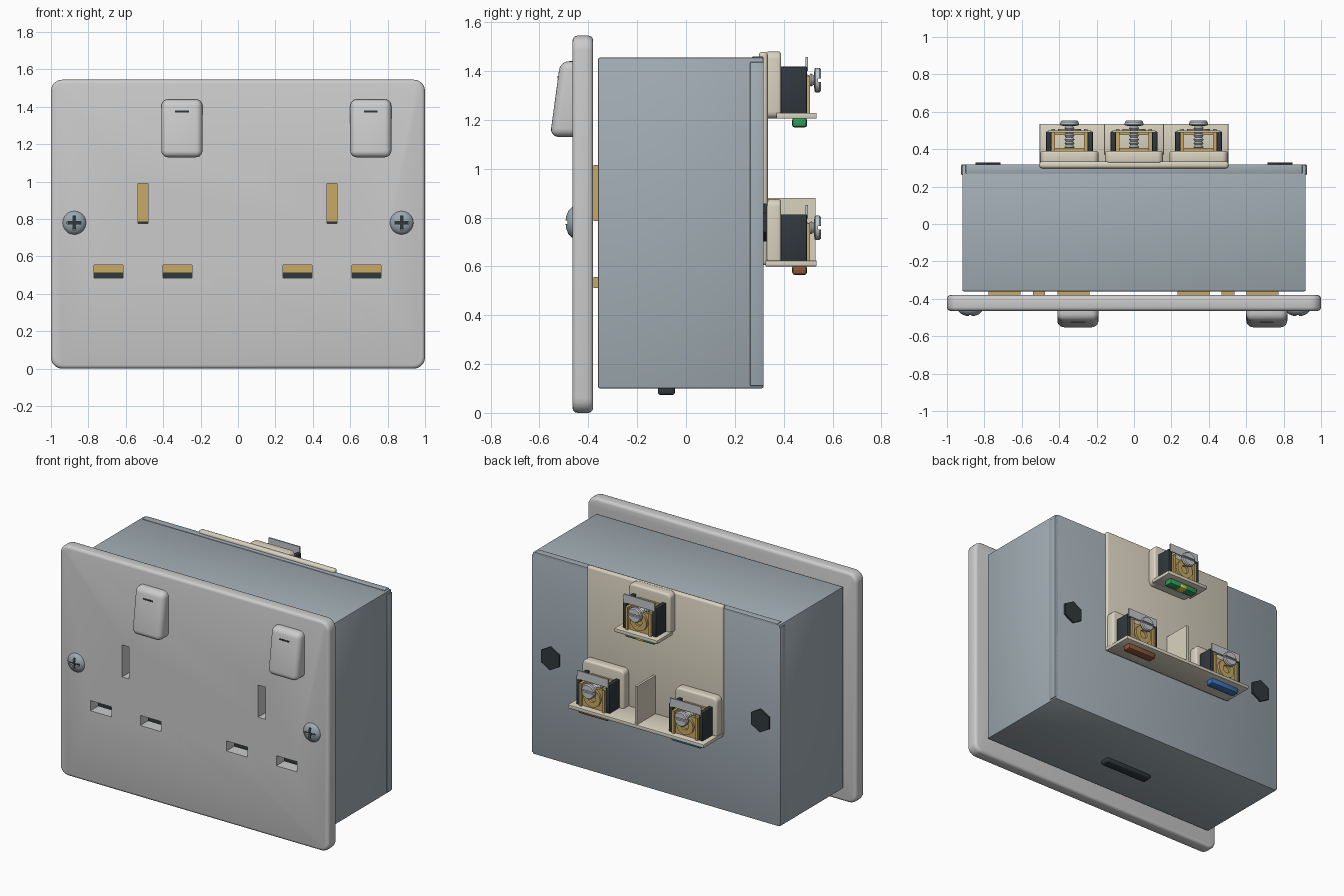
import bpy, bmesh, math
from mathutils import Matrix

if "Cube" in bpy.data.objects:
    bpy.data.objects.remove(bpy.data.objects["Cube"])


def mat(name, r, g, b):
    m = bpy.data.materials.new(name)
    m.diffuse_color = (r, g, b, 1)
    m.use_nodes = True
    m.node_tree.nodes["Principled BSDF"].inputs["Base Color"].default_value = m.diffuse_color
    return m


WHITE = mat("white_plastic", .78, .78, .76)
STEEL = mat("painted_steel", .36, .42, .46)
BEIGE = mat("beige_plastic", .70, .65, .53)
BRASS = mat("brass", .58, .40, .13)
DARK = mat("dark_plastic", .03, .04, .045)
METAL = mat("bright_metal", .55, .57, .60)
SCREW = mat("screw_metal", .33, .40, .45)
GREEN = mat("green", .03, .33, .11)
YELLOW = mat("yellow", .8, .65, .05)
BROWN = mat("brown", .26, .10, .04)
BLUE = mat("blue", .04, .17, .5)


def finish(name, bm, material):
    bmesh.ops.recalc_face_normals(bm, faces=bm.faces)
    me = bpy.data.meshes.new(name)
    bm.to_mesh(me)
    bm.free()
    ob = bpy.data.objects.new(name, me)
    bpy.context.collection.objects.link(ob)
    if material:
        me.materials.append(material)
    smooth(ob)
    return ob


def smooth(ob):
    bpy.ops.object.select_all(action='DESELECT')
    ob.select_set(True)
    bpy.context.view_layer.objects.active = ob
    bpy.ops.object.shade_smooth_by_angle(angle=math.radians(35))


def bevel(bm, edges, width, segs=3):
    bmesh.ops.bevel(bm, geom=list(edges), offset=width, segments=segs,
                    profile=.5, affect='EDGES', clamp_overlap=True)


def box(name, x, y, z, material=None, bev=0, segs=2, corner=0):
    """Box from (min, max) pairs; corner rounds the outline seen from the front."""
    bm = bmesh.new()
    bmesh.ops.create_cube(bm, size=1)
    for v in bm.verts:
        v.co = [a + (b - a) * (c + .5) for (a, b), c in zip((x, y, z), v.co)]
    if corner:
        bevel(bm, [e for e in bm.edges
                   if abs(e.verts[0].co.y - e.verts[1].co.y) > 1e-4], corner, 5)
    if bev:
        bevel(bm, [e for e in bm.edges if e.calc_face_angle(0) > .6], bev, segs)
    return finish(name, bm, material)


def cut(ob, cutters):
    bpy.context.view_layer.objects.active = ob
    for c in cutters:
        m = ob.modifiers.new("cut", 'BOOLEAN')
        m.operation, m.solver, m.object = 'DIFFERENCE', 'EXACT', c
        bpy.ops.object.modifier_apply(modifier=m.name)
        bpy.data.objects.remove(c)
    smooth(ob)


def lathe(name, profile, cx, cz, material, segs=24):
    """Revolve (radius, y) points around the y axis through (cx, cz)."""
    bm = bmesh.new()
    vs = [bm.verts.new((r, y, 0)) for r, y in profile]
    es = [bm.edges.new(p) for p in zip(vs, vs[1:])]
    bmesh.ops.spin(bm, geom=vs + es, cent=(0, 0, 0), axis=(0, 1, 0),
                   angle=math.tau, steps=segs, use_duplicate=False)
    bmesh.ops.remove_doubles(bm, verts=bm.verts, dist=1e-4)
    bmesh.ops.translate(bm, verts=bm.verts, vec=(cx, 0, cz))
    return finish(name, bm, material)


# Front plate with pin slots, contacts and shutters
plate = box("front_plate", (-1, 1), (-.465, -.38), (0, 1.545), WHITE, .02, 3, .06)
live = [(-.77, -.615), (-.40, -.245), (.24, .395), (.61, .765)]
earth = [(-.535, -.482), (.475, .53)]
cut(plate, [box("slot", s, (-.6, -.3), (.485, .553)) for s in live] +
    [box("slot", s, (-.6, -.3), (.775, .99)) for s in earth])
for i, (a, b) in enumerate(live):
    box(f"line_contact_{i}", (a - .008, b + .008), (-.379, -.30), (.512, .557), BRASS)
    box(f"shutter_{i}", (a - .02, b + .02), (-.355, -.31), (.46, .511), DARK)
for i, (a, b) in enumerate(earth):
    box(f"earth_contact_{i}", (a - .006, b + .006), (-.379, -.30), (.785, 1.015), BRASS)
    box(f"earth_shutter_{i}", (a - .02, b + .02), (-.355, -.31), (.74, .784), DARK)

# Rocker switches with a slim marker
for side, cx in (("left", -.30), ("right", .71)):
    bm = bmesh.new()
    prof = [(-.41, 1.13), (-.557, 1.13), (-.515, 1.44), (-.41, 1.44)]
    f = bm.faces.new([bm.verts.new((cx - .11, y, z)) for y, z in prof])
    ext = bmesh.ops.extrude_face_region(bm, geom=[f])
    bmesh.ops.translate(bm, vec=(.22, 0, 0), verts=[
        g for g in ext["geom"] if isinstance(g, bmesh.types.BMVert)])
    bevel(bm, bm.edges, .036, 5)
    finish(f"rocker_{side}", bm, WHITE)
    box(f"rocker_marker_{side}", (cx - .037, cx + .037), (-.526, -.51),
        (1.37, 1.38), DARK)

# Cross-head fixing screws and hexagonal knock-outs
for side, s in (("left", -1), ("right", 1)):
    cx = s * .875
    head = lathe(f"fixing_screw_{side}", [(0, -.494), (.025, -.491), (.047, -.482),
                 (.062, -.468), (.065, -.455), (0, -.455)], cx, .78, SCREW)
    cut(head, [box("groove", (cx - .038, cx + .038), (-.6, -.474), (.773, .787)),
               box("groove", (cx - .007, cx + .007), (-.6, -.474), (.742, .818))])
    box(f"screw_recess_{side}_a", (cx - .037, cx + .037), (-.477, -.473),
        (.774, .786), DARK)
    box(f"screw_recess_{side}_b", (cx - .006, cx + .006), (-.477, -.473),
        (.743, .817), DARK)
    bm = bmesh.new()
    bmesh.ops.create_cone(bm, cap_ends=True, segments=6, radius1=.078, radius2=.078,
                          depth=.02, matrix=Matrix.Translation((s * .78, .32, .78)) @
                          Matrix.Rotation(math.pi / 2, 4, 'X'))
    finish(f"knockout_{side}", bm, DARK)

# Open-fronted back box, side flanges, bottom knock-out
shell = box("back_box", (-.918, .918), (-.36, .318), (.10, 1.455), STEEL, .008, 2)
cut(shell, [box("cavity", (-.89, .89), (-.5, .29), (.128, 1.427))])
for side, s in (("left", -1), ("right", 1)):
    box(f"side_flange_{side}", sorted((s * .90, s * .924)), (.262, .318),
        (.11, 1.437), STEEL, .005)
box("top_flange", (-.90, .90), (.27, .318), (1.44, 1.459), STEEL, .004)
box("bottom_knockout", (-.18, .18), (-.115, -.045), (.073, .11), DARK, .012, 3)

# Terminal carrier on the back
box("carrier_plate", (-.505, .505), (.298, .335), (.605, 1.478), BEIGE, .014, 3)
box("lower_divider", (-.008, .008), (.335, .53), (.61, .88), BEIGE)


def terminal(name, cx, base, color):
    def part(n, dx, y, dz, m, bev=0):
        return box(f"{name}_{n}", (cx + dx[0], cx + dx[1]), y,
                   (base + dz[0], base + dz[1]), m, bev)
    box(f"{name}_pad", (cx - .155, cx + .155), (.325, .39), (base, base + .275),
        BEIGE, .012, 3, .03)
    # cheeks and brass cage
    for i, s in enumerate((-1, 1)):
        part(f"cheek_{i}", sorted((s * .097, s * .125)), (.385, .495), (.02, .213), DARK, .004)
        part(f"cage_{i}", sorted((s * .078, s * .096)), (.39, .507), (.022, .175), BRASS)
    part("cage_back", (-.08, .08), (.388, .405), (.022, .2), BRASS)
    part("cage_front", (-.08, .08), (.475, .492), (.022, .165), BRASS)
    part("clamp", (-.115, .115), (.49, .499), (.196, .252), METAL)
    lathe(f"{name}_washer", [(.028, .49), (.062, .49), (.062, .508), (.028, .508),
                             (.028, .49)], cx, base + .1, BRASS)
    # slotted screw with threads
    prof = [(0, .40)]
    for i in range(6):
        prof += [(.019, .402 + i * .02), (.027, .412 + i * .02)]
    prof += [(.019, .524), (.046, .526), (.05, .531), (.05, .546), (.044, .553), (0, .553)]
    screw = lathe(f"{name}_screw", prof, cx, base + .158, METAL)
    cut(screw, [box("groove", (cx - .06, cx + .06), (.54, .6),
                    (base + .151, base + .165))])
    # colour tag under the shelf
    part("tag", (-.11, .11), (.435, .495), (-.035, .005), color, .01)


box("upper_shelf", (-.16, .16), (.37, .535), (1.205, 1.229), BEIGE, .004)
box("lower_shelf", (-.505, .505), (.325, .535), (.60, .624), BEIGE, .004)
terminal("earth_terminal", 0, 1.205, GREEN)
terminal("line_terminal", .345, .60, BROWN)
terminal("neutral_terminal", -.345, .60, BLUE)
box("earth_tag_stripe", (-.03, .03), (.434, .496), (1.169, 1.2), YELLOW, .01)
